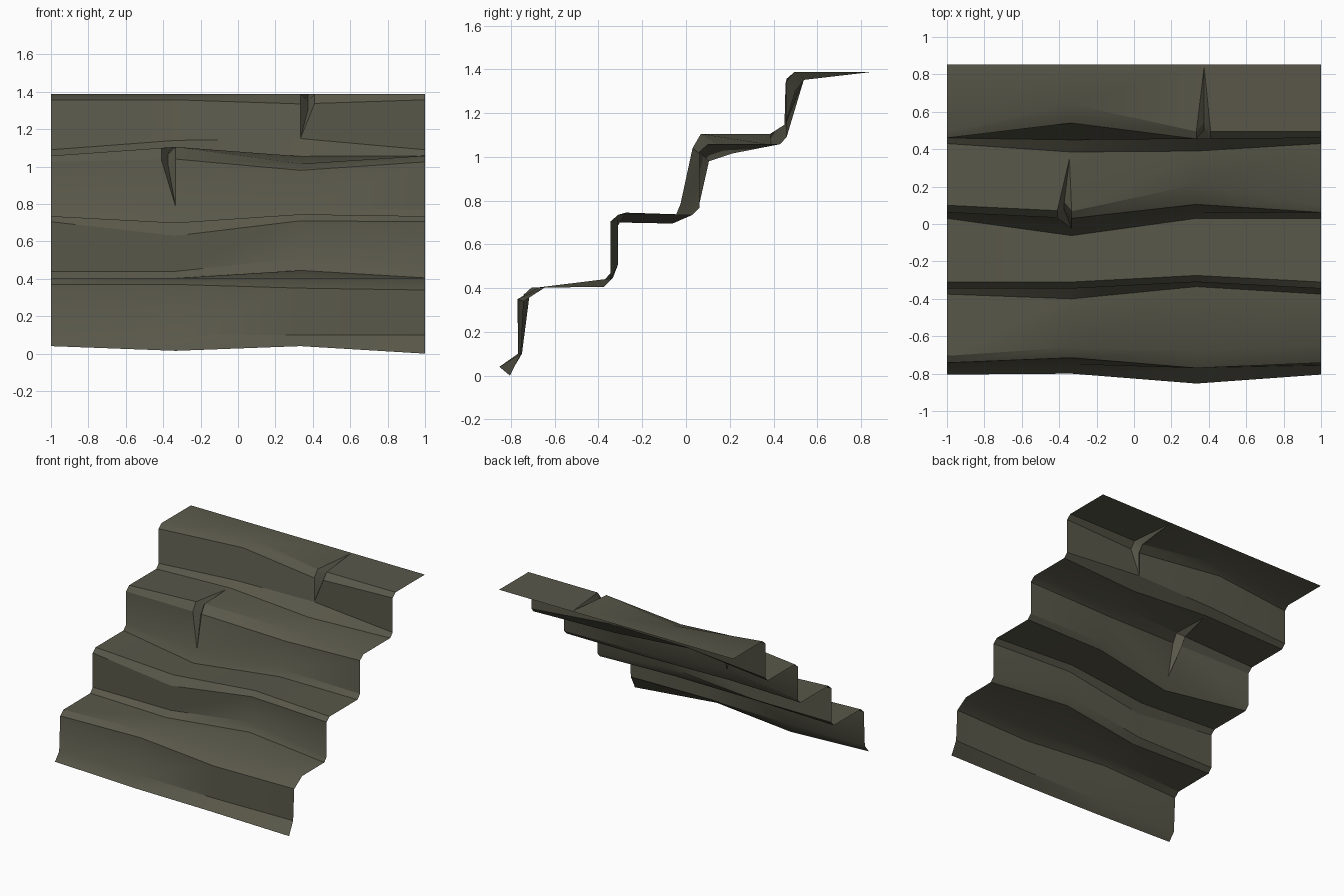
import bpy, bmesh, math
from mathutils import Vector

if "Cube" in bpy.data.objects:
    bpy.data.objects.remove(bpy.data.objects["Cube"])

# Stair cross-section, bottom to top: (y, z) at the sides, then at the
# left-of-centre and right-of-centre columns, where the stone is worn
PROFILE = [
    ((-.805, .02), (-.80, .015), (-.853, .04)),
    ((-.755, .10), (-.75, .10), (-.768, .10)),
    ((-.742, .355), (-.715, .37), (-.77, .35)),
    ((-.675, .403), (-.66, .403), (-.675, .403)),
    ((-.375, .405), (-.40, .405), (-.335, .445)),
    ((-.345, .44), (-.345, .44), (-.31, .51)),
    ((-.345, .705), (-.345, .63), (-.31, .71)),
    ((-.31, .735), (-.31, .70), (-.275, .745)),
    ((.03, .735), (-.062, .695), (.03, .735)),
    ((.062, .768), (-.025, .785), (.06, .78)),
    ((.062, 1.025), (.03, 1.04), (.105, .98)),
    ((.10, 1.058), (.068, 1.105), (.21, 1.015)),
    ((.43, 1.058), (.385, 1.105), (.39, 1.055)),
    ((.46, 1.09), (.45, 1.14), (.455, 1.15)),
    ((.46, 1.357), (.54, 1.357), (.455, 1.335)),
    ((.495, 1.387), (.64, 1.387), (.495, 1.387)),
    ((.853, 1.387), (.853, 1.387), (.853, 1.387)),
]
COLUMNS = ((-1, 0), (-1 / 3, 1), (1 / 3, 2), (1, 0))

bm = bmesh.new()
grid = [[bm.verts.new((x, *row[k])) for x, k in COLUMNS] for row in PROFILE]

# Small differences between the two side edges of the lowest step
for row, dy, dz in ((0, 0, .02), (2, 0, .015), (3, .03, 0)):
    for col, s in ((0, 1), (3, -1)):
        grid[row][col].co += Vector((0, -s * dy, s * dz))


def crack(r, a, b, tip):
    """Wedge-shaped crack beside column a, from riser foot r over the nosing to tip."""
    A = [grid[r + i][a] for i in range(4)]
    B = [grid[r + i][b] for i in range(4)]
    R = [bm.verts.new(A[i].co.lerp(B[i].co, .115)) for i in (1, 2)]
    M = [bm.verts.new(A[i].co.lerp(B[i].co, .06) + Vector((0, .045, -.035))) for i in (1, 2)]
    T = bm.verts.new(tip)
    for f in ((A[0], M[0], A[1]), (A[0], R[0], M[0]), (A[0], B[0], B[1], R[0]),
              (A[1], M[0], M[1], A[2]), (M[0], R[0], R[1], M[1]), (R[0], B[1], B[2], R[1]),
              (A[2], M[1], T), (M[1], R[1], T), (A[2], T, A[3]),
              (T, B[3], A[3]), (R[1], B[2], B[3], T)):
        bm.faces.new(f if b > a else f[::-1])


CRACKS = {(9, 0): (1, 0, (-.345, .35, 1.104)), (13, 2): (2, 3, (.375, .84, 1.387))}
cracked = {(r + i, c) for r, c in CRACKS for i in range(3)}

# Treads, risers and bevelled nosings
for r in range(len(grid) - 1):
    for c in range(3):
        if (r, c) not in cracked:
            bm.faces.new((grid[r][c], grid[r][c + 1], grid[r + 1][c + 1], grid[r + 1][c]))
for (r, c), (a, b, tip) in CRACKS.items():
    crack(r, a, b, tip)

mesh = bpy.data.meshes.new("worn_stone_stairs")
bm.to_mesh(mesh)
bm.free()
stairs = bpy.data.objects.new("worn_stone_stairs", mesh)
bpy.context.collection.objects.link(stairs)

# Dark olive stone
stone = bpy.data.materials.new("dark olive stone")
stone.diffuse_color = (.10, .097, .068, 1)
stone.use_nodes = True
stone.node_tree.nodes["Principled BSDF"].inputs["Base Color"].default_value = stone.diffuse_color
mesh.materials.append(stone)

bpy.context.view_layer.objects.active = stairs
stairs.select_set(True)
bpy.ops.object.shade_smooth_by_angle(angle=math.radians(30))
